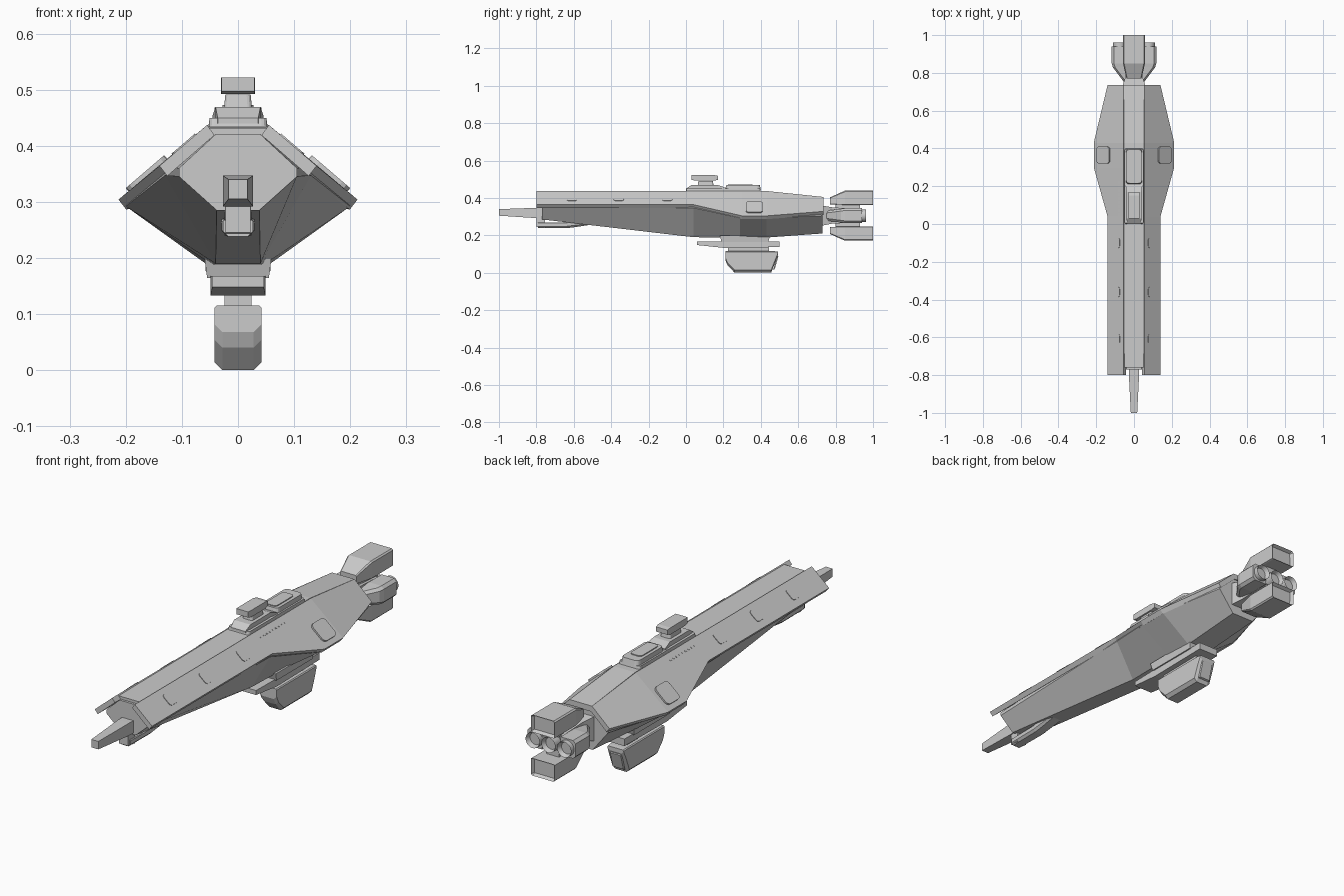
import bpy, bmesh, math
from mathutils import Matrix, Vector

if "Cube" in bpy.data.objects:
    bpy.data.objects.remove(bpy.data.objects["Cube"])


def finish(name, bm, mirror=False):
    if mirror:
        geo = bmesh.ops.duplicate(bm, geom=bm.verts[:] + bm.edges[:] + bm.faces[:])["geom"]
        bmesh.ops.scale(bm, vec=(-1, 1, 1), verts=[g for g in geo if isinstance(g, bmesh.types.BMVert)])
    bmesh.ops.recalc_face_normals(bm, faces=bm.faces[:])
    me = bpy.data.meshes.new(name)
    bm.to_mesh(me)
    bm.free()
    ob = bpy.data.objects.new(name, me)
    bpy.context.collection.objects.link(ob)
    return ob


def loft(name, sections, mirror=False, recess=0):
    """Skin a row of equal-length (x, y, z) rings, capped; optionally recess the last cap."""
    bm = bmesh.new()
    rings = [[bm.verts.new(p) for p in s] for s in sections]
    n = len(rings[0])
    for a, b in zip(rings, rings[1:]):
        for i in range(n):
            j = (i + 1) % n
            bm.faces.new((a[i], a[j], b[j], b[i]))
    bm.faces.new(rings[0])
    cap = bm.faces.new(rings[-1])
    bmesh.ops.recalc_face_normals(bm, faces=bm.faces[:])
    if recess:
        bmesh.ops.inset_region(bm, faces=[cap], thickness=0.008)
        bmesh.ops.translate(bm, verts=cap.verts[:], vec=(0, -recess, 0))
    return finish(name, bm, mirror)


def sym(y, half):
    """Left-right symmetric ring from its right half, listed top to bottom."""
    return [(x, y, z) for x, z in half] + [(-x, y, z) for x, z in reversed(half)]


def rect(y, w, z0, z1):
    return sym(y, [(w, z1), (w, z0)])


def chamfer(y, w, z0, z1, c, d):
    """Box section with top corners cut by c and bottom corners by d."""
    return sym(y, [(w - c, z1), (w, z1 - c), (w, z0 + d), (w - d, z0)])


def box(name, center, size, r=0, tilt=0, mirror=False, taper=1):
    bm = bmesh.new()
    bmesh.ops.create_cube(bm, size=1, matrix=Matrix.Diagonal((*size, 1)))
    if r:
        up = [e for e in bm.edges if abs(e.verts[0].co.z - e.verts[1].co.z) > 1e-4]
        bmesh.ops.bevel(bm, geom=up, offset=r, segments=3, profile=0.5, affect='EDGES')
    for v in bm.verts:
        if v.co.z > 0:
            v.co.x *= taper
            v.co.y *= taper
    bmesh.ops.transform(bm, verts=bm.verts[:],
                        matrix=Matrix.Translation(center) @ Matrix.Rotation(tilt, 4, 'Y'))
    return finish(name, bm, mirror)


# Inner hull with its tapering keel
loft("hull", [
    sym(-0.77, [(0.04, 0.42), (0.105, 0.36), (0.105, 0.345), (0.038, 0.285)]),
    sym(0.04, [(0.05, 0.43), (0.13, 0.365), (0.13, 0.347), (0.04, 0.19)]),
    sym(0.29, [(0.05, 0.43), (0.20, 0.305), (0.20, 0.292), (0.045, 0.187)]),
    sym(0.43, [(0.05, 0.43), (0.20, 0.305), (0.20, 0.292), (0.055, 0.188)]),
    sym(0.73, [(0.05, 0.40), (0.13, 0.33), (0.13, 0.305), (0.055, 0.21)])])


# Sloped armour plates, overhanging the nose
def plate(y, top, xo, zo):
    return [(0.055, y, top), (xo, y, zo), (xo - 0.014, y, zo - 0.018), (0.042, y, top - 0.018)]


loft("side_armour", [
    plate(-0.80, 0.437, 0.14, 0.364), plate(0.04, 0.437, 0.14, 0.364),
    plate(0.30, 0.437, 0.213, 0.304), plate(0.43, 0.437, 0.213, 0.304),
    plate(0.735, 0.405, 0.14, 0.328)], mirror=True)
loft("spine_strip", [rect(-0.76, 0.052, 0.41, 0.432), rect(0.43, 0.052, 0.41, 0.437),
                     rect(0.735, 0.055, 0.38, 0.405)])

# Hatches lying on the slope
SLOPE = math.atan(0.858)


def on_slope(x, y, lift=0.0):
    return (x + lift * math.sin(SLOPE), y, 0.437 - 0.858 * (x - 0.055) + lift * math.cos(SLOPE))


box("large_hatch", on_slope(0.16, 0.365, 0.002), (0.09, 0.09, 0.014), 0.018, SLOPE, True)
for i, y in enumerate((-0.61, -0.36, -0.10)):
    box(f"small_hatch_{i}", on_slope(0.096, y), (0.055, 0.055, 0.005), 0.012, SLOPE, True)
for i in range(9):
    box(f"window_{i}", on_slope(0.078, 0.05 + i * 0.021), (0.006, 0.012, 0.004), 0, SLOPE, True)

# Nose prong and the bracket under it
loft("prong", [rect(-1.0, 0.017, 0.305, 0.34), rect(-0.80, 0.027, 0.292, 0.347),
               rect(-0.75, 0.027, 0.292, 0.347)])
loft("prong_bracket", [rect(-0.80, 0.022, 0.245, 0.30), rect(-0.755, 0.024, 0.24, 0.30)])
loft("prong_lower_arm", [
    chamfer(-0.79, 0.027, 0.238, 0.268, 0.003, 0.010), chamfer(-0.64, 0.029, 0.238, 0.268, 0.003, 0.010),
    chamfer(-0.60, 0.029, 0.243, 0.285, 0.003, 0.010), chamfer(-0.47, 0.029, 0.262, 0.285, 0.003, 0.006)])
box("arm_root", (0, -0.62, 0.278), (0.05, 0.07, 0.04))

# Dorsal tower: base, bridge head and rear deck
box("dorsal_deck", (0, 0.20, 0.441), (0.104, 0.40, 0.016), 0.01, taper=0.98)
loft("bridge_base", [rect(0.0, 0.036, 0.44, 0.449), rect(0.03, 0.04, 0.44, 0.469),
                     rect(0.17, 0.04, 0.44, 0.469), rect(0.21, 0.045, 0.44, 0.455)])
box("bridge_neck", (0, 0.105, 0.479), (0.05, 0.085, 0.025), 0.008, taper=0.9)
loft("bridge_head", [rect(0.03, 0.029, 0.497, 0.522), rect(0.05, 0.03, 0.492, 0.522),
                     rect(0.15, 0.03, 0.492, 0.522), rect(0.17, 0.028, 0.497, 0.518)])
box("rear_deck", (0, 0.305, 0.457), (0.088, 0.19, 0.024), 0.018, taper=0.94)
box("rear_deck_hatch", (0, 0.29, 0.470), (0.055, 0.13, 0.006), 0.014)

# Belly: collar, tray, stalk and hanging pod
box("belly_collar", (0, 0.315, 0.182), (0.11, 0.25, 0.035), taper=1.08)
loft("belly_tray", [
    rect(0.06, 0.046, 0.148, 0.168), rect(0.20, 0.049, 0.133, 0.168), rect(0.50, 0.049, 0.137, 0.168)])
box("belly_stalk", (0, 0.335, 0.122), (0.048, 0.22, 0.04))
loft("belly_pod", [
    chamfer(0.21, 0.042, 0.068, 0.115, 0.004, 0.014), chamfer(0.222, 0.042, 0.04, 0.115, 0.004, 0.014),
    chamfer(0.26, 0.042, 0.0, 0.115, 0.004, 0.014), chamfer(0.455, 0.042, 0.0, 0.115, 0.004, 0.014),
    chamfer(0.475, 0.042, 0.05, 0.115, 0.004, 0.014), chamfer(0.492, 0.040, 0.096, 0.113, 0.004, 0.010)])
loft("belly_pod_rear_panel", [
    [(s * 0.028, y, z) for s, y, z in ((-1, 0.466, 0.015), (1, 0.466, 0.015), (1, 0.488, 0.09), (-1, 0.488, 0.09))],
    [(s * 0.026, y, z) for s, y, z in ((-1, 0.474, 0.018), (1, 0.474, 0.018), (1, 0.494, 0.087), (-1, 0.494, 0.087))]])

# Stern: core, upper and lower engine blocks
loft("engine_core", [rect(0.72, 0.065, 0.25, 0.36), rect(0.78, 0.045, 0.262, 0.35), rect(0.92, 0.04, 0.27, 0.34)])
MID = 0.305
for name, s in (("upper", 1), ("lower", -1)):
    def block(y, w, a, b, c):
        return sym(y, [(w - c, MID + s * b), (w, MID + s * (b - c)), (w, MID + s * a), (w - c, MID + s * (a - 0.002))])
    loft(f"{name}_engine_block", [
        block(0.77, 0.040, 0.062, 0.098, 0.004), block(0.85, 0.058, 0.060, 0.134, 0.006),
        block(1.0, 0.058, 0.060, 0.134, 0.006)], recess=0.015)
    box(f"{name}_engine_mount", (0, 0.865, MID + s * 0.05), (0.06, 0.13, 0.04))


# Side engine pods and three round nozzles
def pod(y, xi, xo, h):
    c = 0.012
    return [(xi, y, MID + h), (xo - c, y, MID + h), (xo, y, MID + h - c),
            (xo, y, MID - h + c), (xo - c, y, MID - h), (xo - 0.0 - c - (xo - c - xi), y, MID - h)]


loft("side_engine_pod", [pod(0.74, 0.02, 0.045, 0.025), pod(0.83, 0.04, 0.112, 0.037),
                         pod(0.85, 0.045, 0.118, 0.04), pod(0.94, 0.045, 0.118, 0.04)], mirror=True)
for name, x in (("left", -0.077), ("centre", 0), ("right", 0.077)):
    rings = [[(x + r * math.cos(k * math.tau / 24), y, MID + r * math.sin(k * math.tau / 24))
              for k in range(24)] for y, r in ((0.84, 0.034), (0.962, 0.034))]
    ob = loft(f"{name}_nozzle", rings, recess=0.02)
    bpy.ops.object.select_all(action='DESELECT')
    ob.select_set(True)
    bpy.context.view_layer.objects.active = ob
    bpy.ops.object.shade_smooth_by_angle(angle=math.radians(30))
